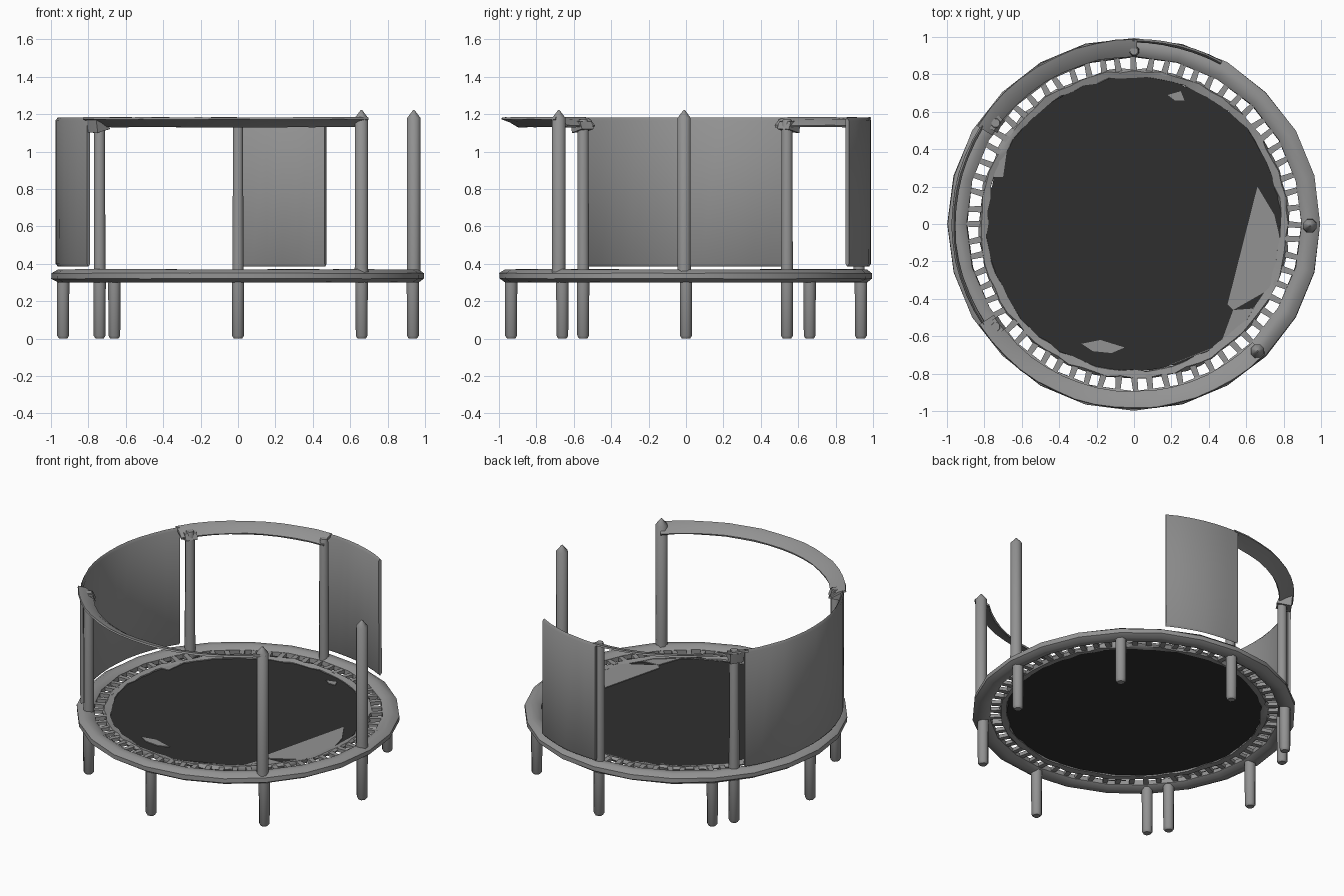
import bpy, bmesh, math, random
from mathutils import Vector

random.seed(4)
old = bpy.data.objects.get("Cube")
if old:
    bpy.data.objects.remove(old, do_unlink=True)


def material(name, value):
    m = bpy.data.materials.new(name)
    m.use_nodes = True
    colour = (value, value, value, 1)
    m.diffuse_color = colour
    bsdf = m.node_tree.nodes["Principled BSDF"]
    bsdf.inputs["Base Color"].default_value = colour
    bsdf.inputs["Roughness"].default_value = 0.8
    return m


GREY = material("steel grey", 0.29)
BLACK = material("mat black", 0.028)


def finish(bm, name, mat, angle=40):
    bmesh.ops.recalc_face_normals(bm, faces=bm.faces)
    mesh = bpy.data.meshes.new(name)
    bm.to_mesh(mesh)
    bm.free()
    ob = bpy.data.objects.new(name, mesh)
    mesh.materials.append(mat)
    bpy.context.collection.objects.link(ob)
    bpy.ops.object.select_all(action="DESELECT")
    ob.select_set(True)
    bpy.context.view_layer.objects.active = ob
    bpy.ops.object.shade_smooth_by_angle(angle=math.radians(angle))
    return ob


def polar(r, deg, z):
    a = math.radians(deg)
    return Vector((r * math.cos(a), r * math.sin(a), z))


def sweep(name, profile, start, end, steps, mat=GREY, jitter=0.0):
    """Turn a closed (radius, height) profile about the z axis."""
    full = end - start >= 360
    bm = bmesh.new()
    rings = []
    for i in range(steps if full else steps + 1):
        deg = start + (end - start) * i / steps
        rings.append([bm.verts.new(polar(r + random.uniform(-jitter, jitter), deg,
                                         z + random.uniform(-jitter, jitter) / 2))
                      for r, z in profile])
    n = len(profile)
    for i in range(steps):
        a, b = rings[i], rings[(i + 1) % len(rings)]
        for j in range(n):
            k = (j + 1) % n
            bm.faces.new((a[j], a[k], b[k], b[j]))
    if not full:
        bm.faces.new(rings[0])
        bm.faces.new(rings[-1])
    return finish(bm, name, mat)


def pole(name, x, y, levels, sides=8):
    """Upright bar from (height, radius) levels."""
    bm = bmesh.new()
    rings = []
    for z, r in levels:
        rings.append([bm.verts.new(Vector((x, y, 0)) + polar(r, 360 * (j + 0.5) / sides, z))
                      for j in range(sides)])
    for a, b in zip(rings, rings[1:]):
        for j in range(sides):
            k = (j + 1) % sides
            bm.faces.new((a[j], a[k], b[k], b[j]))
    bm.faces.new(rings[0])
    bm.faces.new(rings[-1])
    return finish(bm, name, GREY, 50)


def plate(name, points, z, thick, mat):
    bm = bmesh.new()
    face = bm.faces.new([bm.verts.new((x, y, z)) for x, y in points])
    grown = bmesh.ops.extrude_face_region(bm, geom=[face])["geom"]
    bmesh.ops.translate(bm, vec=(0, 0, thick),
                        verts=[v for v in grown if isinstance(v, bmesh.types.BMVert)])
    return finish(bm, name, mat)


# Main frame ring: a tube with eight sides
tube = [(0.945 + 0.056 * math.cos(math.pi * (j + 0.5) / 4),
         0.335 + 0.038 * math.sin(math.pi * (j + 0.5) / 4)) for j in range(8)]
sweep("frame_ring", tube, 0, 360, 24, jitter=0.003)

# Jumping mat and its crumpled hem
edge = [polar(random.uniform(0.78, 0.8), i * 5, 0) for i in range(72)]
plate("mat", [(p.x, p.y) for p in edge], 0.33, 0.008, BLACK)
hem = [(0.785, 0.322), (0.785, 0.345), (0.82, 0.352), (0.83, 0.338), (0.82, 0.32)]
sweep("mat_hem", hem, 0, 360, 72, jitter=0.009)

# Folded grey scraps lying on the mat
scraps = {
    "right_flap": [(0.5, -0.43), (0.53, -0.46), (0.74, -0.34), (0.81, -0.2),
                   (0.75, 0.05), (0.66, 0.2)],
    "front_scrap": [(-0.28, -0.64), (-0.18, -0.62), (-0.05, -0.66), (-0.12, -0.69),
                    (-0.22, -0.68)],
    "front_right_scrap": [(0.08, -0.8), (0.2, -0.75), (0.46, -0.65), (0.53, -0.46),
                          (0.66, -0.45), (0.5, -0.63)],
    "left_scrap": [(-0.79, 0.25), (-0.7, 0.25), (-0.68, 0.39), (-0.72, 0.36)],
    "back_scrap": [(0.18, 0.69), (0.22, 0.66), (0.27, 0.66), (0.25, 0.71)],
}
for name, points in scraps.items():
    plate(name, points, 0.339, 0.005, GREY)

# Springs: tapered bars between the hem and the frame
bm = bmesh.new()
count = 64
for i in range(count):
    mid = 360 * i / count
    lean = random.uniform(-0.8, 0.8)
    corners = []
    for r, half, tilt in ((0.81, 1.25, 0), (0.91, 0.85, lean)):
        for side, z in ((-1, 0.325), (1, 0.325), (1, 0.348), (-1, 0.348)):
            corners.append(bm.verts.new(polar(r, mid + tilt + side * half, z)))
    inner, outer = corners[:4], corners[4:]
    bm.faces.new(inner)
    bm.faces.new(outer)
    for j in range(4):
        k = (j + 1) % 4
        bm.faces.new((inner[j], inner[k], outer[k], outer[j]))
finish(bm, "springs", GREY)

# Legs: eight around the ring, plus two below the side posts
LEG = [(0.0, 0.024), (0.015, 0.034), (0.32, 0.036)]
for i in range(8):
    p = polar(0.935, i * 45, 0)
    pole(f"leg_{i + 1}", p.x, p.y, LEG)
for name, y in (("front", -0.55), ("back", 0.54)):
    pole(f"{name}_post_leg", -0.74, y, LEG)
    pole(f"{name}_side_post", -0.74, y, [(0.32, 0.034), (1.14, 0.031), (1.17, 0.024)])
    # Bracket joining the post to the rail
    a = math.degrees(math.atan2(y, -0.74)) % 360
    sweep(f"{name}_bracket", [(0.88, 1.12), (0.97, 1.1), (0.98, 1.17), (0.9, 1.16)],
          a - 2.5, a + 2.5, 2, jitter=0.004)

# Tall posts
pole("back_post", 0.0, 0.925, [(0.32, 0.032), (1.14, 0.029), (1.17, 0.022)])
for name, x, y in (("front_right_post", 0.66, -0.68), ("right_post", 0.94, -0.01)):
    pole(name, x, y, [(0.32, 0.041), (0.4, 0.038), (1.18, 0.038), (1.222, 0.004)])

# Slanted top rails, high on the outside and low on the inside
rail = [(0.985, 1.183), (0.94, 1.172), (0.895, 1.14), (0.9, 1.13), (0.945, 1.155), (0.99, 1.172)]
sweep("front_rail", rail, 213, 315, 16, jitter=0.003)
sweep("back_rail", rail, 89, 148, 9, jitter=0.003)

# Curved wall panels with softened edges
for name, r, start, end, steps in (("side_wall", 0.965, 147, 214, 12),
                                   ("back_wall", 0.98, 61.5, 90.5, 6)):
    wall = [(r - 0.01, 0.4), (r, 0.385), (r + 0.01, 0.4),
            (r + 0.01, 1.165), (r, 1.182), (r - 0.01, 1.165)]
    sweep(name, wall, start, end, steps, jitter=0.002)
